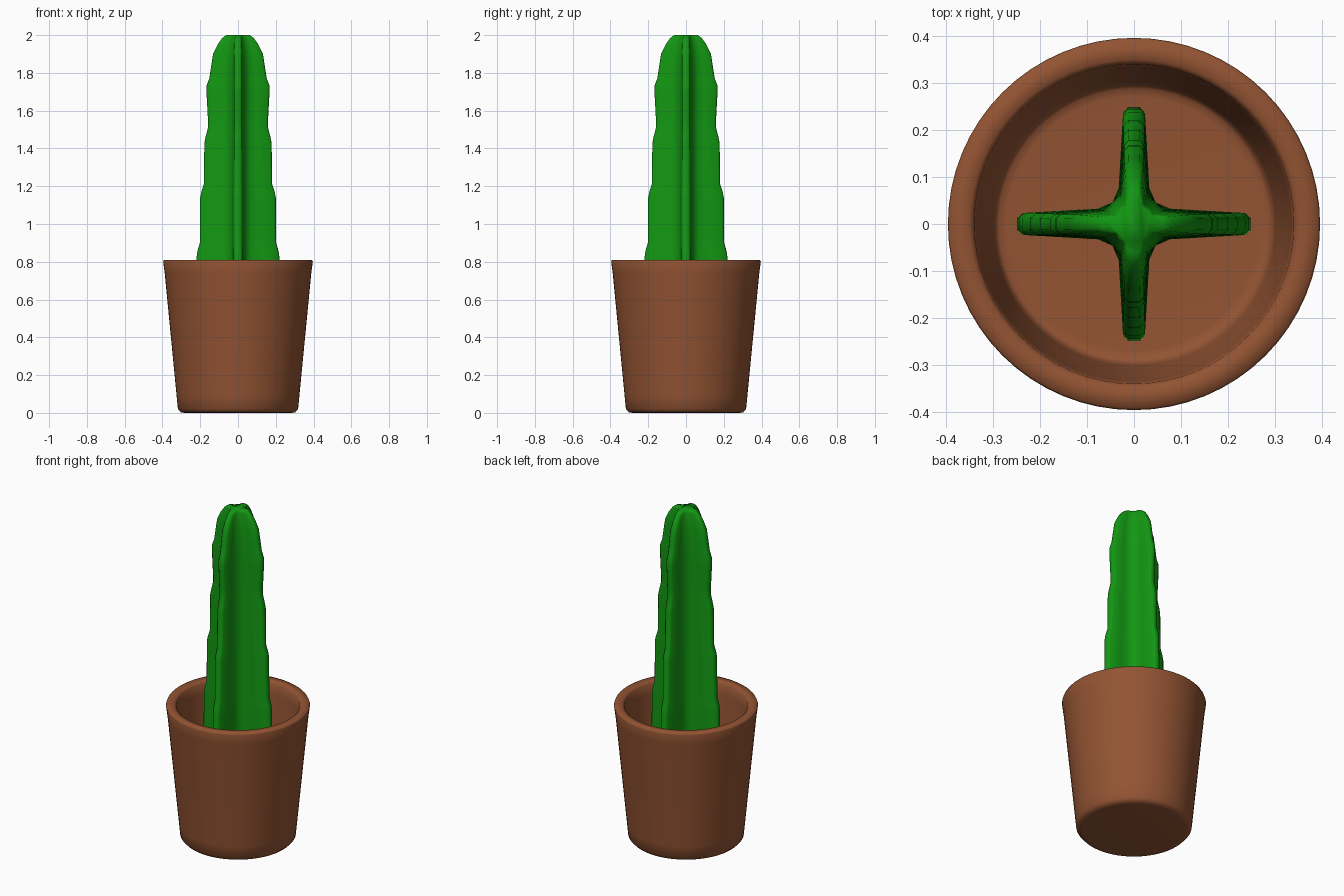
import bpy, bmesh, math

if "Cube" in bpy.data.objects:
    bpy.data.objects.remove(bpy.data.objects["Cube"])


def material(name, rgb):
    m = bpy.data.materials.new(name)
    m.diffuse_color = (*rgb, 1)
    m.use_nodes = True
    m.node_tree.nodes["Principled BSDF"].inputs["Base Color"].default_value = m.diffuse_color
    return m


def loft(name, rings, mat):
    """Skin a stack of equal-length point rings and cap both ends."""
    bm = bmesh.new()
    loops = [[bm.verts.new(p) for p in ring] for ring in rings]
    n = len(loops[0])
    for a, b in zip(loops, loops[1:]):
        for i in range(n):
            j = (i + 1) % n
            bm.faces.new((a[i], a[j], b[j], b[i]))
    bm.faces.new(loops[0][::-1])
    bm.faces.new(loops[-1])
    bmesh.ops.recalc_face_normals(bm, faces=bm.faces)
    for f in bm.faces:
        f.smooth = True
    me = bpy.data.meshes.new(name)
    bm.to_mesh(me)
    bm.free()
    me.materials.append(mat)
    ob = bpy.data.objects.new(name, me)
    bpy.context.collection.objects.link(ob)
    return ob


terracotta = material("terracotta", (0.29, 0.088, 0.033))
green = material("cactus green", (0.006, 0.31, 0.006))

# Pot: tapered lathe with soft base, thick rim and recessed soil level
pot_profile = [(0.28, 0.0), (0.302, 0.002), (0.318, 0.02), (0.325, 0.09), (0.388, 0.74),
               (0.396, 0.80), (0.392, 0.81), (0.350, 0.81), (0.340, 0.80),
               (0.335, 0.74), (0.302, 0.40), (0.296, 0.37), (0.288, 0.362), (0.27, 0.36)]
SIDES = 64
loft("pot", [[(r * math.cos(2 * math.pi * i / SIDES), r * math.sin(2 * math.pi * i / SIDES), z)
              for i in range(SIDES)] for r, z in pot_profile], terracotta)


# Cactus: four thin ribs, stepped outline getting narrower upwards
def cactus_ring(z, r, w, c):
    quarter = [(r, -0.45 * w), (r, 0.45 * w), (r - 0.4 * w, 0.8 * w),
               (c + 0.45 * (r - c), w), (c + 0.15 * (r - c), 1.12 * w), (c, c)]
    # mirror of the lower side comes from the neighbouring quarter
    quarter += [(1.12 * w, c + 0.15 * (r - c)), (w, c + 0.45 * (r - c)), (0.8 * w, r - 0.4 * w)]
    pts = []
    for k in range(4):
        co, si = round(math.cos(k * math.pi / 2)), round(math.sin(k * math.pi / 2))
        pts += [(x * co - y * si, x * si + y * co, z) for x, y in quarter]
    return pts


outline = [(0.34, 0.248), (0.48, 0.245), (0.55, 0.238), (0.60, 0.222), (0.82, 0.220),
           (0.86, 0.214), (0.90, 0.202), (1.14, 0.200), (1.17, 0.194), (1.21, 0.181),
           (1.43, 0.178), (1.46, 0.172), (1.51, 0.159), (1.55, 0.159), (1.70, 0.167),
           (1.735, 0.166), (1.77, 0.152), (1.83, 0.143), (1.90, 0.132), (1.95, 0.108),
           (1.985, 0.083), (2.0, 0.062)]
rings = []
for z, r in outline:
    t = max(0.0, (z - 1.83) / 0.17) ** 2
    w = 0.023 + 0.03 * (r - 0.14) - 0.006 * t
    rings.append(cactus_ring(z, r, w + 0.003, 0.046 - 0.016 * t))
loft("cactus", rings, green)
